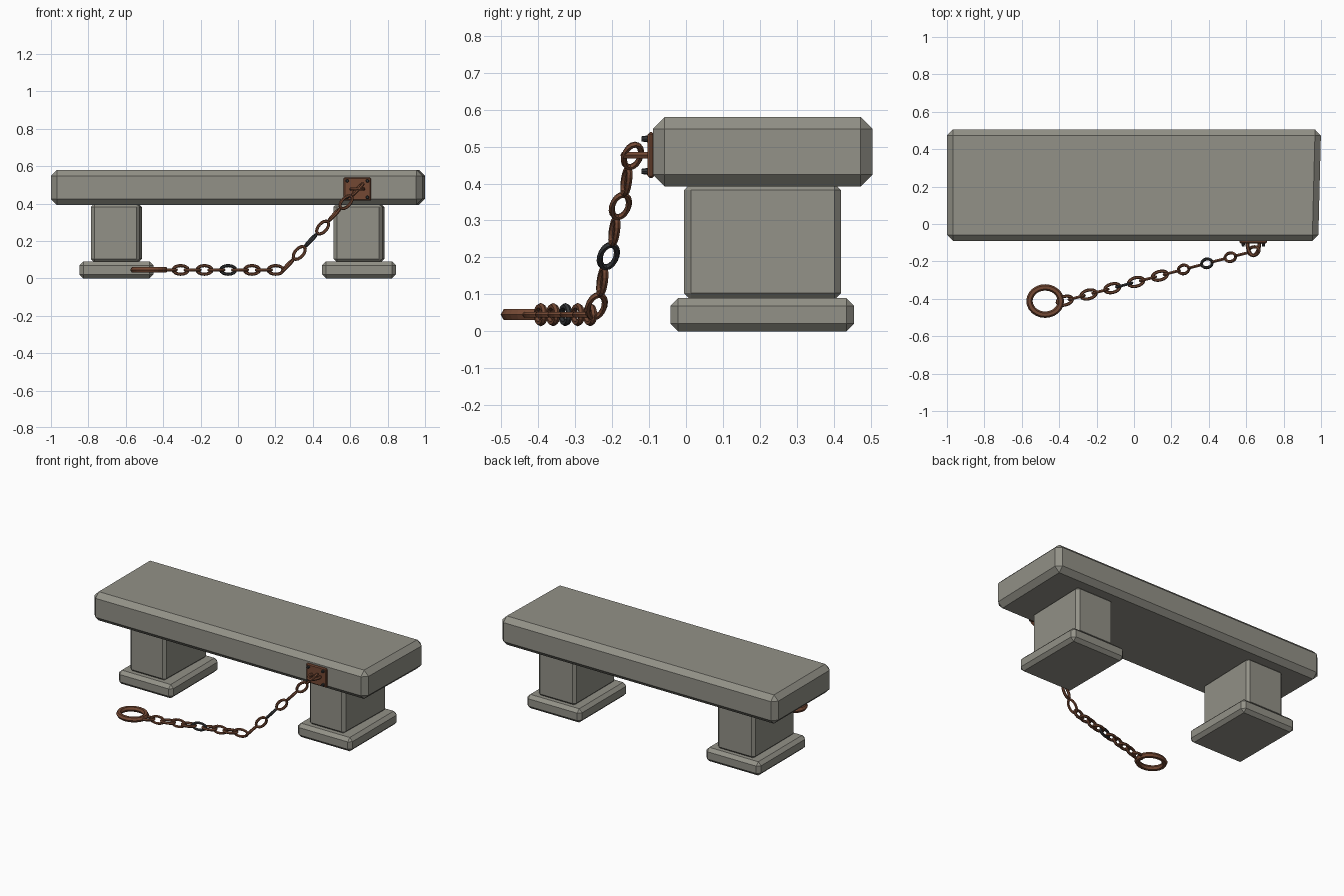
import bpy, bmesh, math
from mathutils import Vector, Matrix

if "Cube" in bpy.data.objects:
    bpy.data.objects.remove(bpy.data.objects["Cube"], do_unlink=True)


def material(name, rgb):
    m = bpy.data.materials.new(name)
    m.use_nodes = True
    m.diffuse_color = (*rgb, 1)
    m.node_tree.nodes["Principled BSDF"].inputs["Base Color"].default_value = (*rgb, 1)
    return m


STONE = material("grey stone", (0.29, 0.285, 0.245))
RUST = material("rusty iron", (0.175, 0.066, 0.034))
IRON = material("dark iron", (0.035, 0.037, 0.04))


def finish(name, bm, mat):
    bmesh.ops.recalc_face_normals(bm, faces=bm.faces)
    mesh = bpy.data.meshes.new(name)
    bm.to_mesh(mesh)
    bm.free()
    mesh.materials.append(mat)
    ob = bpy.data.objects.new(name, mesh)
    bpy.context.collection.objects.link(ob)
    return ob


def block(name, lo, hi, chamfer, mat, skew=0.0):
    """Chamfered box; skew pulls in its +x front edge."""
    lo, hi = Vector(lo), Vector(hi)
    bm = bmesh.new()
    bmesh.ops.create_cube(bm, size=1)
    for v in bm.verts:
        if v.co.x > 0 and v.co.y < 0:
            v.co.x -= skew / (hi.x - lo.x)
        v.co = (lo + hi) / 2 + v.co * (hi - lo)
    bmesh.ops.bevel(bm, geom=bm.edges[:], offset=chamfer, segments=1,
                    profile=0.5, affect='EDGES')
    return finish(name, bm, mat)


def ring(name, a, b, tube, matrix, mat, steps=16, sides=6, arc=math.tau):
    """Oval tube with half axes a and b along its middle; arc under a full turn leaves it open."""
    bm = bmesh.new()
    closed = arc > math.tau - 0.01
    loops = []
    for i in range(steps if closed else steps + 1):
        t = arc * i / steps
        mid = Vector((a * math.cos(t), b * math.sin(t), 0))
        out = Vector((b * math.cos(t), a * math.sin(t), 0)).normalized()
        loops.append([bm.verts.new(matrix @ (
            mid + out * tube * math.cos(math.tau * k / sides)
            + Vector((0, 0, tube * math.sin(math.tau * k / sides)))))
            for k in range(sides)])
    for i in range(steps):
        p, q = loops[i], loops[(i + 1) % len(loops)]
        for k in range(sides):
            n = (k + 1) % sides
            bm.faces.new((p[k], q[k], q[n], p[n]))
    if not closed:
        bm.faces.new(loops[0])
        bm.faces.new(loops[-1])
    return finish(name, bm, mat)


# Stone bench
block("seat_slab", (-1, -0.09, 0.392), (1, 0.505, 0.58), 0.032, STONE, skew=0.015)
for side, x in (("right", -0.65), ("left", 0.647)):
    block(side + "_column", (x - 0.136, -0.005, 0.085), (x + 0.136, 0.42, 0.4),
          0.018, STONE, skew=0.012)
    block(side + "_foot", (x - 0.198, -0.042, 0), (x + 0.198, 0.455, 0.09), 0.021, STONE)

# Wall plate with rivets and staple
px, pz = 0.638, 0.477
block("anchor_plate", (px - 0.073, -0.104, pz - 0.062), (px + 0.073, -0.086, pz + 0.062),
      0.006, RUST)
for i in (-1, 1):
    for j in (-1, 1):
        bm = bmesh.new()
        bmesh.ops.create_cone(
            bm, cap_ends=True, segments=8, radius1=0.01, radius2=0.007, depth=0.02,
            matrix=Matrix.Translation((px + i * 0.054, -0.11, pz + j * 0.044))
            @ Matrix.Rotation(math.pi / 2, 4, 'X'))
        finish("plate_rivet", bm, IRON)
ring("anchor_staple", 0.032, 0.068, 0.01,
     Matrix.Translation((px, -0.1, pz)) @ Matrix.Rotation(math.pi, 4, 'Z'),
     RUST, steps=10, arc=math.pi)

# Chain lying on the ground, then rising to the staple
bend = Vector((0.265, -0.243, 0.068))
top = Vector((0.64, -0.145, 0.475))
ground_step = Vector((0.0635, 0.0167, 0))
rise_step = (top - bend) / 6
for i in range(17):
    if i < 10:
        centre, step = Vector((-0.37, -0.41, 0.045)) + ground_step * i, ground_step
    else:
        centre, step = bend + rise_step * (i - 10), rise_step
    along = step.normalized()
    across = Vector((0, 0, 1)).cross(along).normalized()
    up = along.cross(across)
    if i % 2:
        across, up = up, -across
    frame = Matrix((along, across, up)).transposed().to_4x4()
    ring("chain_link", 0.042, 0.023, 0.0085, Matrix.Translation(centre) @ frame,
         IRON if i % 7 == 5 else RUST)

# Large end ring
ring("end_ring", 0.084, 0.073, 0.017, Matrix.Translation((-0.475, -0.412, 0.045)),
     RUST, steps=24)
